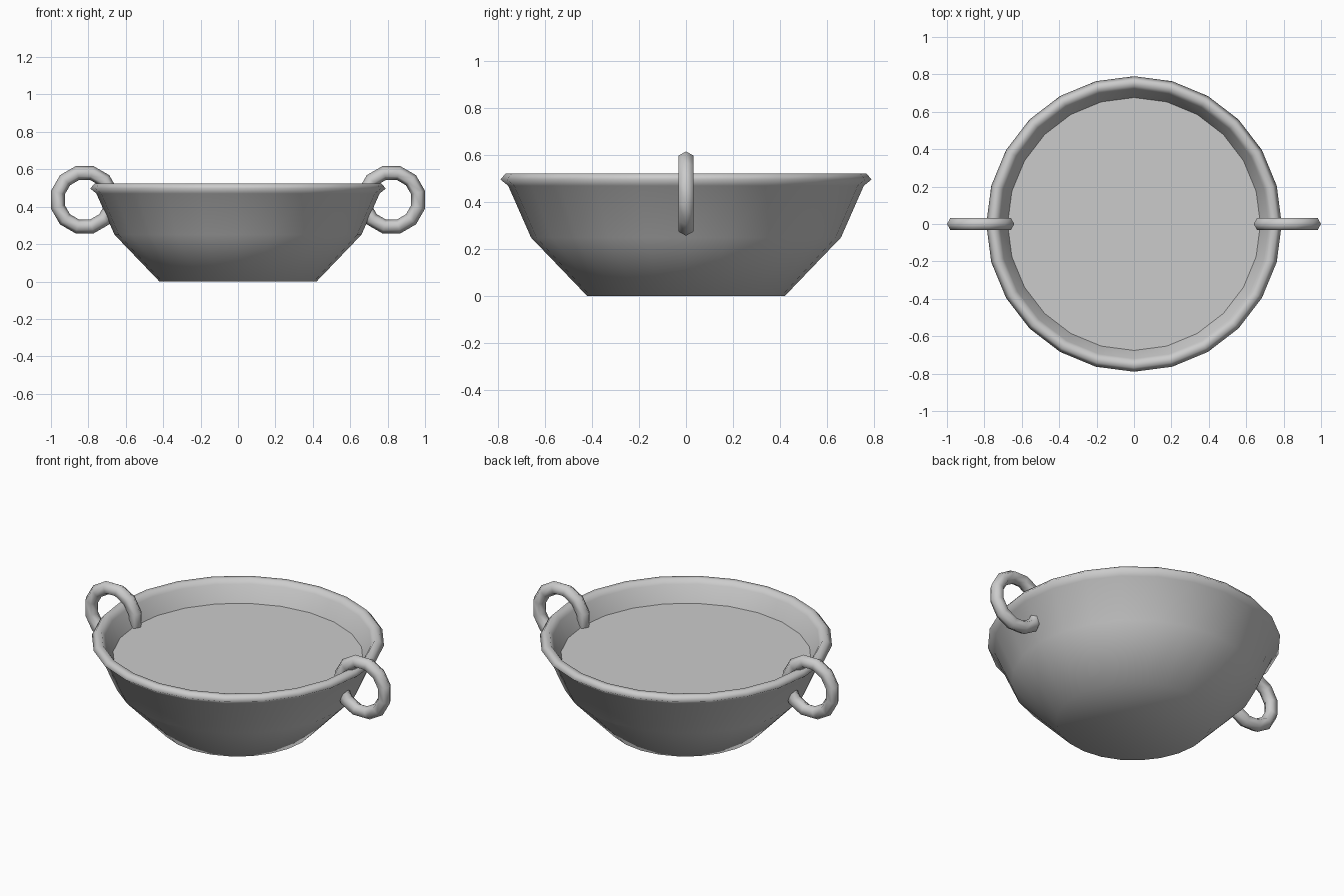
import bpy
import bmesh
from math import cos, sin, pi, radians

SIDES = 24

cube = bpy.data.objects.get("Cube")
if cube:
    bpy.data.objects.remove(cube, do_unlink=True)

# Single plain grey
grey = bpy.data.materials.new("light_grey")
grey.use_nodes = True
colour = (0.6, 0.6, 0.6, 1)
grey.diffuse_color = colour
grey.node_tree.nodes["Principled BSDF"].inputs["Base Color"].default_value = colour


def lathe(name, profile, smooth):
    """Spin (radius, height) points round z and close both ends."""
    bm = bmesh.new()
    rings = []
    for r, z in profile:
        angles = [2 * pi * i / SIDES for i in range(SIDES)]
        rings.append([bm.verts.new((r * cos(a), r * sin(a), z)) for a in angles])
    for low, high in zip(rings, rings[1:]):
        for i in range(SIDES):
            j = (i + 1) % SIDES
            bm.faces.new((low[i], low[j], high[j], high[i]))
    bm.faces.new(rings[0][::-1])
    if len(rings) > 1:
        bm.faces.new(rings[-1])
    else:
        bmesh.ops.reverse_faces(bm, faces=bm.faces[:])
    for face in bm.faces:
        face.smooth = smooth
    mesh = bpy.data.meshes.new(name)
    bm.to_mesh(mesh)
    bm.free()
    mesh.materials.append(grey)
    obj = bpy.data.objects.new(name, mesh)
    bpy.context.collection.objects.link(obj)
    return obj


# Bowl: flared outside wall, rolled rim, inside wall and floor
lathe("bowl", [(0.42, 0), (0.66, 0.25), (0.757, 0.47), (0.79, 0.497),
               (0.768, 0.523), (0.738, 0.523), (0.72, 0.497),
               (0.675, 0.4), (0.62, 0.27), (0.38, 0.04)], True)

# Level surface filling the bowl
lathe("contents", [(0.678, 0.402)], False)

# Ring handles passing through the wall on both sides
for side, name in ((1, "left_handle"), (-1, "right_handle")):
    bpy.ops.mesh.primitive_torus_add(
        major_segments=12, minor_segments=6,
        major_radius=0.148, minor_radius=0.038,
        location=(side * 0.82, 0, 0.437),
        rotation=(radians(90), radians(15), 0))
    ring = bpy.context.object
    ring.name = name
    ring.data.materials.append(grey)
    bpy.ops.object.shade_smooth()
